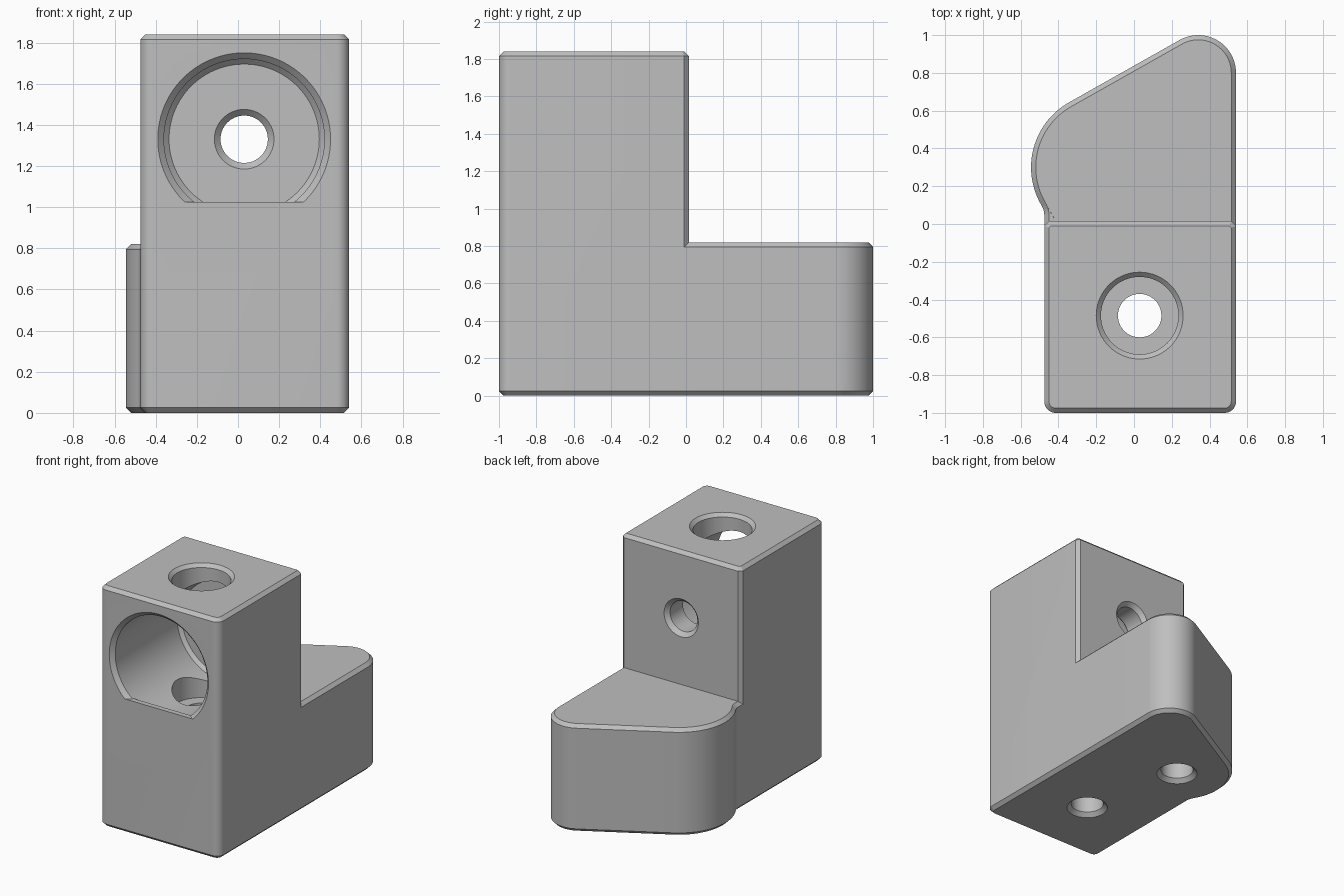
import bpy, bmesh, math

if "Cube" in bpy.data.objects:
    bpy.data.objects.remove(bpy.data.objects["Cube"])

C = 0.025  # chamfer size

grey = bpy.data.materials.new("plain_grey")
grey.diffuse_color = (0.52, 0.52, 0.52, 1)
grey.use_nodes = True
grey.node_tree.nodes["Principled BSDF"].inputs["Base Color"].default_value = grey.diffuse_color


def make(name, bm):
    bmesh.ops.recalc_face_normals(bm, faces=bm.faces)
    me = bpy.data.meshes.new(name)
    bm.to_mesh(me)
    bm.free()
    me.materials.append(grey)
    ob = bpy.data.objects.new(name, me)
    bpy.context.collection.objects.link(ob)
    return ob


def arc(cx, cy, r, a0, a1, n):
    return [(cx + r * math.cos(math.radians(a0 + (a1 - a0) * i / n)),
             cy + r * math.sin(math.radians(a0 + (a1 - a0) * i / n))) for i in range(n + 1)]


def prism(name, pts, z0, z1, chamfer=0):
    bm = bmesh.new()
    face = bm.faces.new([bm.verts.new((x, y, z0)) for x, y in pts])
    up = bmesh.ops.extrude_face_region(bm, geom=[face], use_keep_orig=True)
    for v in up["geom"]:
        if isinstance(v, bmesh.types.BMVert):
            v.co.z = z1
    bmesh.ops.recalc_face_normals(bm, faces=bm.faces)
    if chamfer:
        rims = [e for e in bm.edges if abs(e.verts[0].co.z - e.verts[1].co.z) < 1e-5]
        bmesh.ops.bevel(bm, geom=rims, offset=chamfer, offset_type='OFFSET',
                        segments=1, profile=0.5, affect='EDGES')
    return make(name, bm)


def lathe(name, profile, cx, c2, axis, n=72):
    """Solid of revolution through (radius, position) pairs along y or z."""
    bm = bmesh.new()
    rings = []
    for r, t in profile:
        ring = []
        for i in range(n):
            a = 2 * math.pi * i / n
            u, w = cx + r * math.cos(a), c2 + r * math.sin(a)
            ring.append(bm.verts.new((u, t, w) if axis == 'Y' else (u, w, t)))
        rings.append(ring)
    for a, b in zip(rings, rings[1:]):
        for i in range(n):
            j = (i + 1) % n
            bm.faces.new((a[i], a[j], b[j], b[i]))
    bm.faces.new(rings[0])
    bm.faces.new(rings[-1])
    return make(name, bm)


def combine(ob, other, op):
    m = ob.modifiers.new("bool", 'BOOLEAN')
    m.operation, m.solver, m.object = op, 'EXACT', other
    bpy.context.view_layer.objects.active = ob
    bpy.ops.object.modifier_apply(modifier=m.name)
    bpy.data.objects.remove(other)


L, R = -0.475, 0.54

# Tall block: rounded front corners, chamfered rear corners
tower = (arc(L + .06, -.94, .06, 180, 270, 8) + arc(R - .06, -.94, .06, 270, 360, 8)
         + [(R, .015 - C), (R - C, .015), (L + C, .015), (L, .015 - C)])
body = prism("bracket_body", tower, 0, 1.84, C)

# Low foot: rounded tip, big boss arc and a concave blend into the block
foot = ([(L, -.5), (R, -.5)] + arc(.34, .8, .2, 0, 120.7, 24)
        + arc(-.15, .3, .395, 120.7, 210.9, 28) + arc(-.575, .046, .1, 30.9, 0, 8))
combine(body, prism("foot", foot, 0, .82, C), 'UNION')

# Large front bore, with a thin lip left standing across its bottom
bore = lathe("bore_cutter", [(.445, -1.025), (.42, -1), (.39, -.97), (.39, -.225), (.365, -.2)],
             .03, 1.33, 'Y', 96)
lip = prism("lip", [(-.6, -1.1), (.7, -1.1), (.7, -.96), (-.6, -.96)], .8, 1.025)
combine(bore, lip, 'DIFFERENCE')
combine(body, bore, 'DIFFERENCE')

# Rear wall hole, stepped vertical hole and blind foot hole
holes = [
    ([(.155, -.21), (.115, -.17), (.115, -.015), (.155, .025)], .03, 1.33, 'Y'),
    ([(.155, -.01), (.115, .03), (.115, .82), (.205, .82), (.205, 1.815), (.24, 1.85)],
     .03, -.485, 'Z'),
    ([(.155, -.01), (.115, .03), (.115, .5), (.005, .56)], -.15, .3, 'Z'),
]
for profile, cx, c2, axis in holes:
    combine(body, lathe("hole_cutter", profile, cx, c2, axis), 'DIFFERENCE')

# Smooth the curved walls, keep the chamfers crisp
bpy.ops.object.select_all(action='DESELECT')
body.select_set(True)
bpy.context.view_layer.objects.active = body
bpy.ops.object.shade_smooth_by_angle(angle=math.radians(25))
